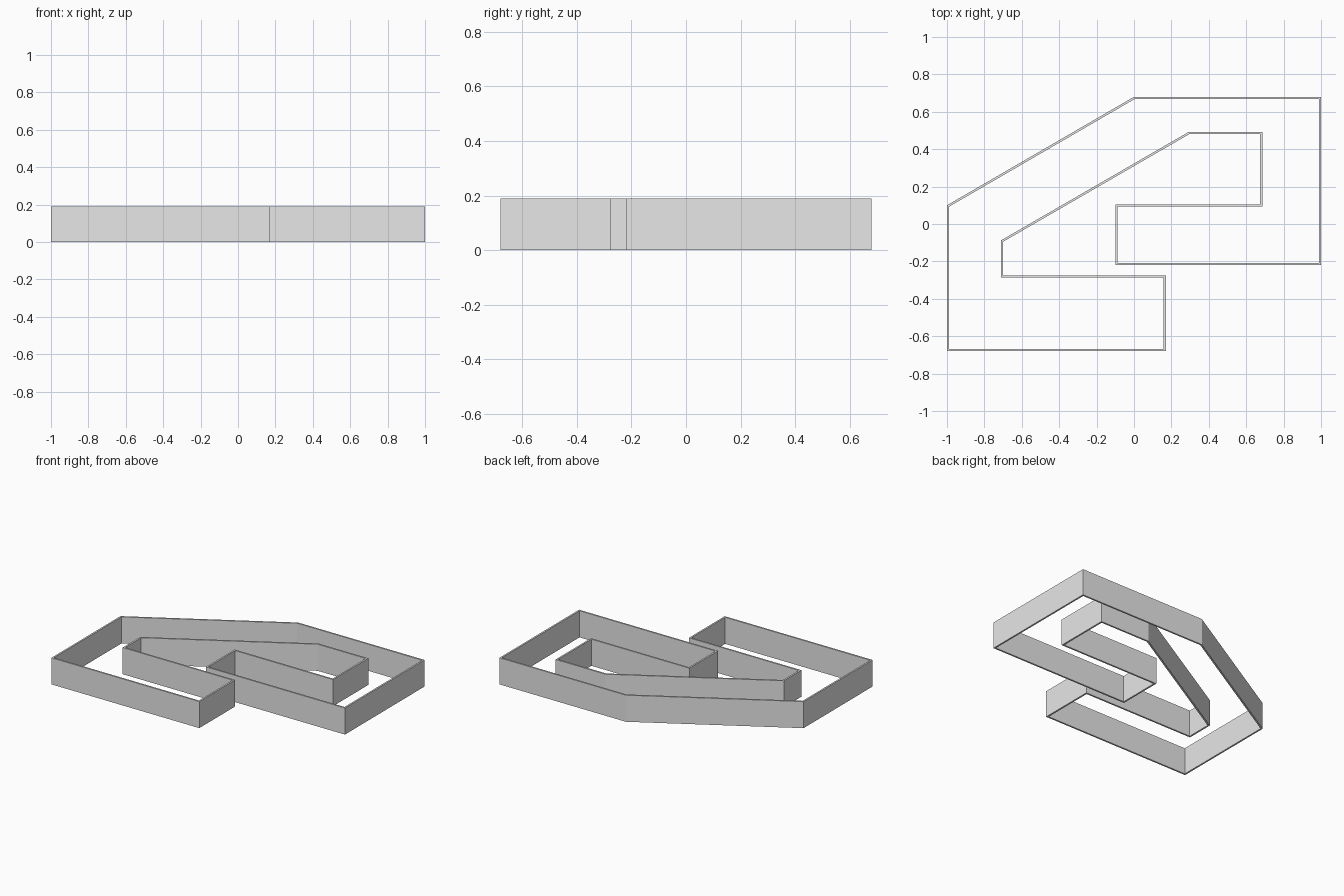
import bpy
import bmesh

cube = bpy.data.objects.get("Cube")
if cube:
    bpy.data.objects.remove(cube, do_unlink=True)

HEIGHT = 0.19
WALL = 0.012

# Outer outline of the hollow angular shape, counter-clockwise
OUTLINE = [
    (-1, -0.68), (0.17, -0.68), (0.17, -0.275), (-0.7, -0.275),
    (-0.7, -0.095), (0.295, 0.48), (0.675, 0.48), (0.675, 0.105),
    (-0.1, 0.105), (-0.1, -0.22), (1, -0.22), (1, 0.68),
    (0, 0.68), (-1, 0.1),
]

# Plain grey material
grey = bpy.data.materials.new("light_grey")
grey.use_nodes = True
colour = (0.8, 0.8, 0.8, 1)
grey.diffuse_color = colour
grey.node_tree.nodes["Principled BSDF"].inputs["Base Color"].default_value = colour

# Upright strip following the outline
bm = bmesh.new()
low = [bm.verts.new((x, y, 0)) for x, y in OUTLINE]
high = [bm.verts.new((x, y, HEIGHT)) for x, y in OUTLINE]
for i in range(len(OUTLINE)):
    j = (i + 1) % len(OUTLINE)
    bm.faces.new((low[i], low[j], high[j], high[i]))
mesh = bpy.data.meshes.new("outline_wall")
bm.to_mesh(mesh)
bm.free()
mesh.materials.append(grey)

wall = bpy.data.objects.new("outline_wall", mesh)
bpy.context.collection.objects.link(wall)

# Thicken the strip inwards, leaving top and bottom open
solid = wall.modifiers.new("wall_thickness", "SOLIDIFY")
solid.thickness = WALL
solid.offset = -1
solid.use_even_offset = True
